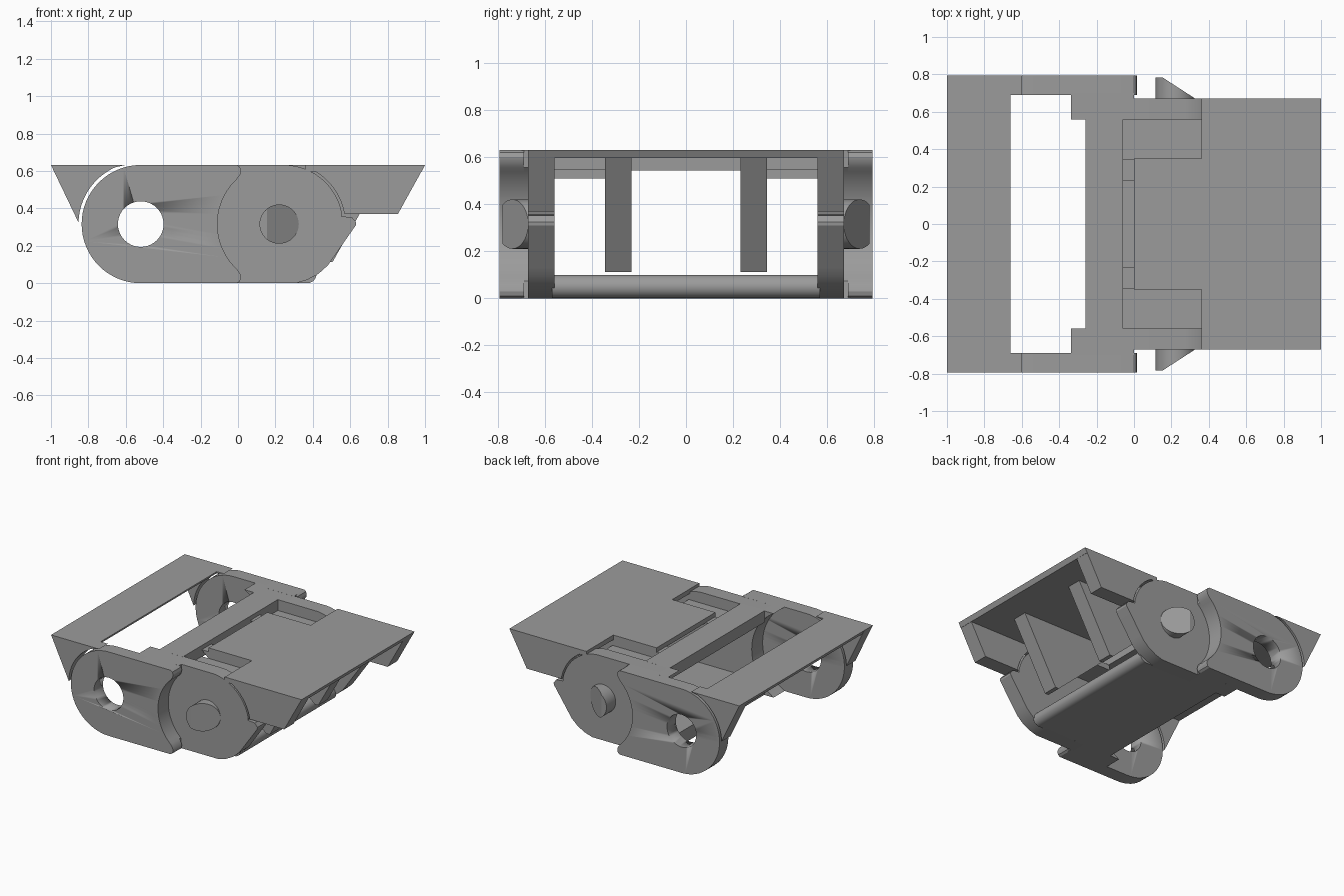
import bpy, bmesh, math
from mathutils import Vector

if "Cube" in bpy.data.objects:
    bpy.data.objects.remove(bpy.data.objects["Cube"])

grey = bpy.data.materials.new("grey plastic")
grey.diffuse_color = (0.33, 0.33, 0.33, 1)
grey.use_nodes = True
grey.node_tree.nodes["Principled BSDF"].inputs["Base Color"].default_value = grey.diffuse_color
ZC = 0.316           # height of both pivots
HOLE_X, PIN_X = -0.52, 0.22


def arc(cx, r, a0, a1, n=20, cz=ZC):
    """Points in the xz plane along an arc, angles in degrees."""
    out = []
    for i in range(n + 1):
        a = math.radians(a0 + (a1 - a0) * i / n)
        out.append((cx + r * math.cos(a), cz + r * math.sin(a)))
    return out


def finish(bm, name):
    bmesh.ops.recalc_face_normals(bm, faces=bm.faces)
    me = bpy.data.meshes.new(name)
    bm.to_mesh(me)
    bm.free()
    ob = bpy.data.objects.new(name, me)
    bpy.context.collection.objects.link(ob)
    me.materials.append(grey)
    bpy.ops.object.select_all(action='DESELECT')
    ob.select_set(True)
    bpy.context.view_layer.objects.active = ob
    bpy.ops.object.shade_smooth_by_angle(angle=math.radians(25))
    return ob


def prism_mesh(profile, y0, y1):
    """Extrude an xz profile along y."""
    bm = bmesh.new()
    f = bm.faces.new([bm.verts.new((x, y0, z)) for x, z in profile])
    ext = bmesh.ops.extrude_face_region(bm, geom=[f])
    moved = [v for v in ext["geom"] if isinstance(v, bmesh.types.BMVert)]
    bmesh.ops.translate(bm, verts=moved, vec=(0, y1 - y0, 0))
    return bm


def prism(name, profile, y0, y1):
    return finish(prism_mesh(profile, y0, y1), name)


def box(name, x0, x1, y0, y1, z0, z1):
    return prism(name, [(x0, z0), (x1, z0), (x1, z1), (x0, z1)], y0, y1)


def pair(name, profile, y0, y1):
    """Matching parts on the front and back sides."""
    return [prism("front_" + name, profile, -y1, -y0),
            prism("back_" + name, profile, y0, y1)]


# Outer side plates: round left end, hollow right end with rounded tips
hollow = arc(PIN_X, 0.33, 227, 133)
outer = (arc(HOLE_X, 0.316, 90, 270, 32)
         + [(-0.005, 0), (0.01, 0.01), (0.016, 0.03), (0.012, 0.05)]
         + hollow
         + [(0.012, 0.582), (0.016, 0.602), (0.01, 0.622), (-0.005, 0.632)])
plates = pair("outer_plate", outer, 0.69, 0.795)

# Pivot holes through the outer plates
cutter = prism("hole_cutter", arc(HOLE_X, 0.122, 0, 351, 39), -1, 1)
cutter.hide_render = True
for ob in plates:
    mod = ob.modifiers.new("hole", 'BOOLEAN')
    mod.object = cutter
    mod.operation = 'DIFFERENCE'
    mod.solver = 'EXACT'
    bpy.context.view_layer.objects.active = ob
    bpy.ops.object.modifier_apply(modifier=mod.name)
bpy.data.objects.remove(cutter)

# Inner side plates: hollow left end, round right end with a stop lip
left_hollow = arc(HOLE_X, 0.365, 60, -60)
inner = (left_hollow
         + [(0.31, 0), (0.37, 0.018), (0.43, 0.05), (0.48, 0.095), (0.505, 0.13),
            (0.63, 0.31), (0.632, 0.325), (0.61, 0.352), (0.552, 0.358)]
         + arc(0.245, 0.316, 10, 85, 14))
pair("inner_plate", inner, 0.56, 0.672)

# Webs joining inner and outer plates
web = left_hollow + [(0, 0)] + hollow + [(0, 0.632)]
pair("joining_web", web, 0.665, 0.70)

# Angled pivot pins, sliced by a slanted plane
for name, s in (("front_pin", -1), ("back_pin", 1)):
    y0, y1 = sorted((s * 0.66, s * 0.782))
    bm = prism_mesh(arc(PIN_X, 0.105, 0, 351, 39), y0, y1)
    bmesh.ops.recalc_face_normals(bm, faces=bm.faces)
    cut = bmesh.ops.bisect_plane(
        bm, geom=bm.verts[:] + bm.edges[:] + bm.faces[:],
        plane_co=Vector((0.155, s * 0.782, 0)),
        plane_no=Vector((0.11, s * 0.17, 0)).normalized(), clear_outer=True)
    edges = [e for e in cut["geom_cut"] if isinstance(e, bmesh.types.BMEdge)]
    bmesh.ops.holes_fill(bm, edges=edges)
    finish(bm, name)

# Bottom plate with rounded right edge
floor = [(-0.26, 0.1), (-0.26, 0)] + arc(0.37, 0.05, -90, 90, 12, 0.05)
prism("bottom_plate", floor, -0.57, 0.57)

# Top cross bar between the side plates
box("cross_bar", -0.26, -0.06, -0.57, 0.57, 0.545, 0.632)

# Lid: wide part and narrow tongue
prism("lid", [(0.36, 0.597), (0.982, 0.597), (1, 0.632), (0.36, 0.632)], -0.672, 0.672)
box("lid_tongue", 0, 0.36, -0.35, 0.35, 0.597, 0.632)

# Recessed shelves beside the tongue
for name, y0, y1 in (("front_shelf", -0.565, -0.345), ("back_shelf", 0.345, 0.565)):
    box(name, -0.07, 0.37, y0, y1, 0.51, 0.55)

# Wedge cheeks under the lid
cheek = ([(1, 0.632), (0.855, 0.37), (0.558, 0.37)]
         + arc(0.245, 0.328, 9.5, 68, 14) + [(0.36, 0.632)])
pair("lid_cheek", cheek, 0.56, 0.672)

# Triangular ribs below the lid
pair("rib", [(-0.06, 0.6), (0.475, 0.112), (0.505, 0.112), (0.78, 0.6)], 0.232, 0.345)

# Left flap with wedge cheeks
prism("flap", [(-1, 0.632), (-0.985, 0.602), (-0.70, 0.602), (-0.66, 0.62), (-0.66, 0.632)],
      -0.795, 0.795)
flap_cheek = [(-1, 0.632), (-0.853, 0.325)] + arc(HOLE_X, 0.333, 178, 114, 16) + [(-0.6, 0.632)]
pair("flap_cheek", flap_cheek, 0.69, 0.795)
